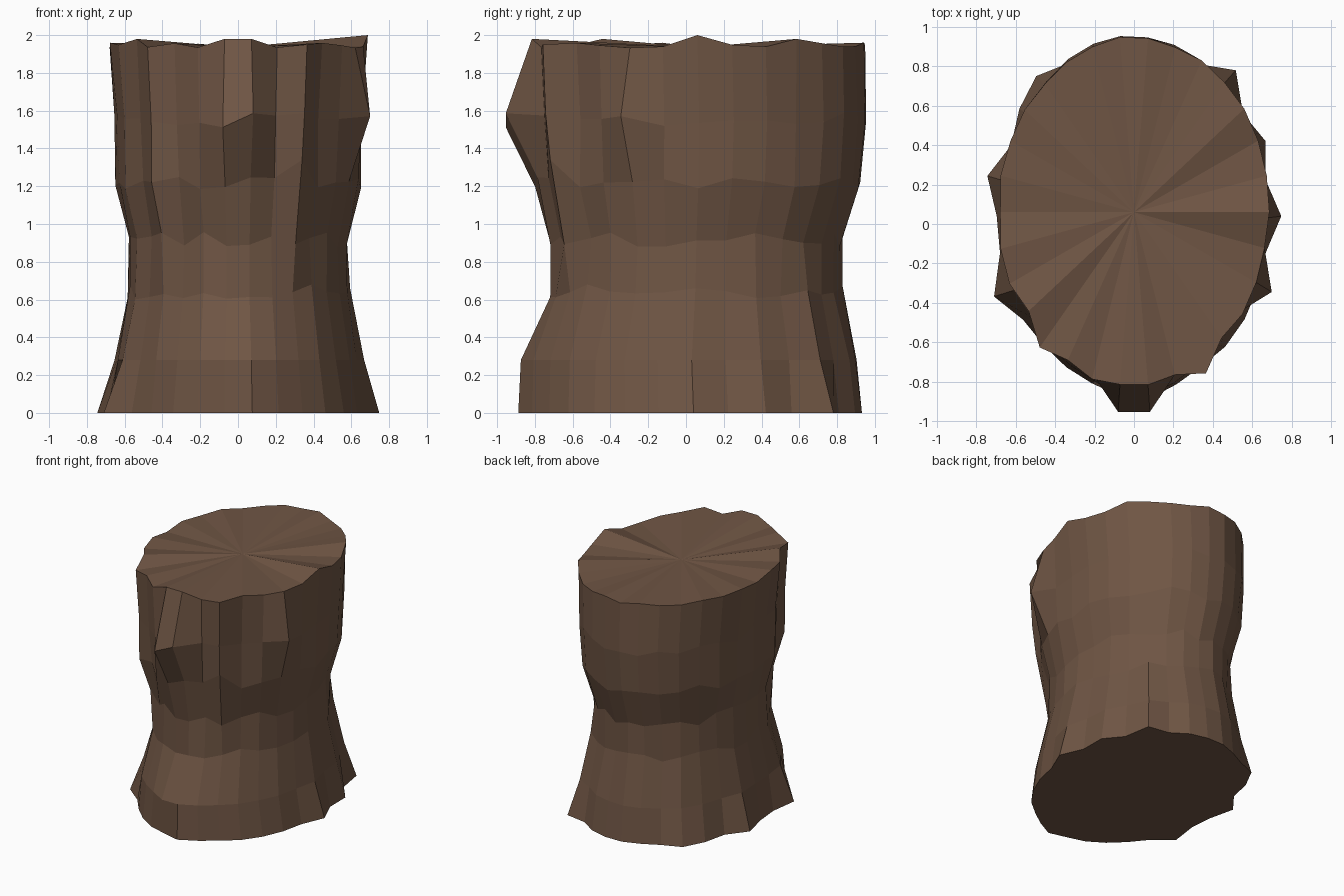
import bpy, bmesh, math, random

if "Cube" in bpy.data.objects:
    bpy.data.objects.remove(bpy.data.objects["Cube"])

random.seed(4)
N = 30  # sides of the trunk

bark = bpy.data.materials.new("brown bark")
bark.diffuse_color = (0.16, 0.092, 0.058, 1)
bark.use_nodes = True
bark.node_tree.nodes["Principled BSDF"].inputs["Base Color"].default_value = bark.diffuse_color

# Trunk outline: height, half width, half depth, centre y
RINGS = [
    (0.00, 0.69, 0.89, 0.04),
    (0.28, 0.645, 0.87, 0.03),
    (0.64, 0.585, 0.775, 0.05),
    (0.92, 0.58, 0.77, 0.055),
    (1.22, 0.645, 0.86, 0.065),
    (1.55, 0.66, 0.88, 0.07),
    (1.93, 0.685, 0.885, 0.06),
]
ROOTS = {0: 0.09, 2: 0.06, 4: 0.13, 11: 0.08, 12: 0.05, 14: 0.11, 17: 0.12, 23: 0.04}
RIDGES = {19: 0.05, 25: 0.06}          # long ridges on the upper trunk
ROOT_FADE = [1, 0.4, 0.2, 0, 0, 0, 0]
RIM_PEAKS = {0: 0.07, 3: 0.05, 18: 0.05}


def bulge(side, ring):
    """Radial factor from roots, ridges and the front and right knots."""
    f = 1 + random.uniform(-0.012, 0.012)
    f += ROOTS.get(side, 0) * ROOT_FADE[ring]
    if ring >= 3:
        f += RIDGES.get(side, 0)
        f -= 0.03 if side - 1 in RIDGES or side + 1 in RIDGES else 0
    if ring == 5 and side in (22, 23):
        f = 1.17
    if ring == 5 and side == 28:
        f = 1.16
    if ring == 1 and side in (22, 23):
        f = 1.045
    return f


def lift(side, ring):
    """Jagged middle rings and a wavy rim."""
    if ring < 2:
        return 0
    if ring == 6:
        if side in (22, 23):
            return 0.05
        return RIM_PEAKS.get(side, random.uniform(0, 0.03))
    if ring == 4 and side == 25:
        return 0.12
    return random.uniform(-0.04, 0.04)


bm = bmesh.new()
loops = []
for k, (z, rx, ry, cy) in enumerate(RINGS):
    loop = []
    for i in range(N):
        a = 2 * math.pi * i / N
        f = bulge(i, k)
        loop.append(bm.verts.new((rx * f * math.cos(a), cy + ry * f * math.sin(a), z + lift(i, k))))
    loops.append(loop)

# Bark sides
for lo, hi in zip(loops, loops[1:]):
    for i in range(N):
        j = (i + 1) % N
        bm.faces.new((lo[i], lo[j], hi[j], hi[i]))

# Cut top as a fan, flat underside
centre = bm.verts.new((0, 0.06, 1.935))
for i in range(N):
    bm.faces.new((loops[-1][i], loops[-1][(i + 1) % N], centre))
bm.faces.new(list(reversed(loops[0])))

bmesh.ops.recalc_face_normals(bm, faces=bm.faces)
mesh = bpy.data.meshes.new("tree_stump")
bm.to_mesh(mesh)
bm.free()
mesh.materials.append(bark)
stump = bpy.data.objects.new("tree_stump", mesh)
bpy.context.collection.objects.link(stump)
